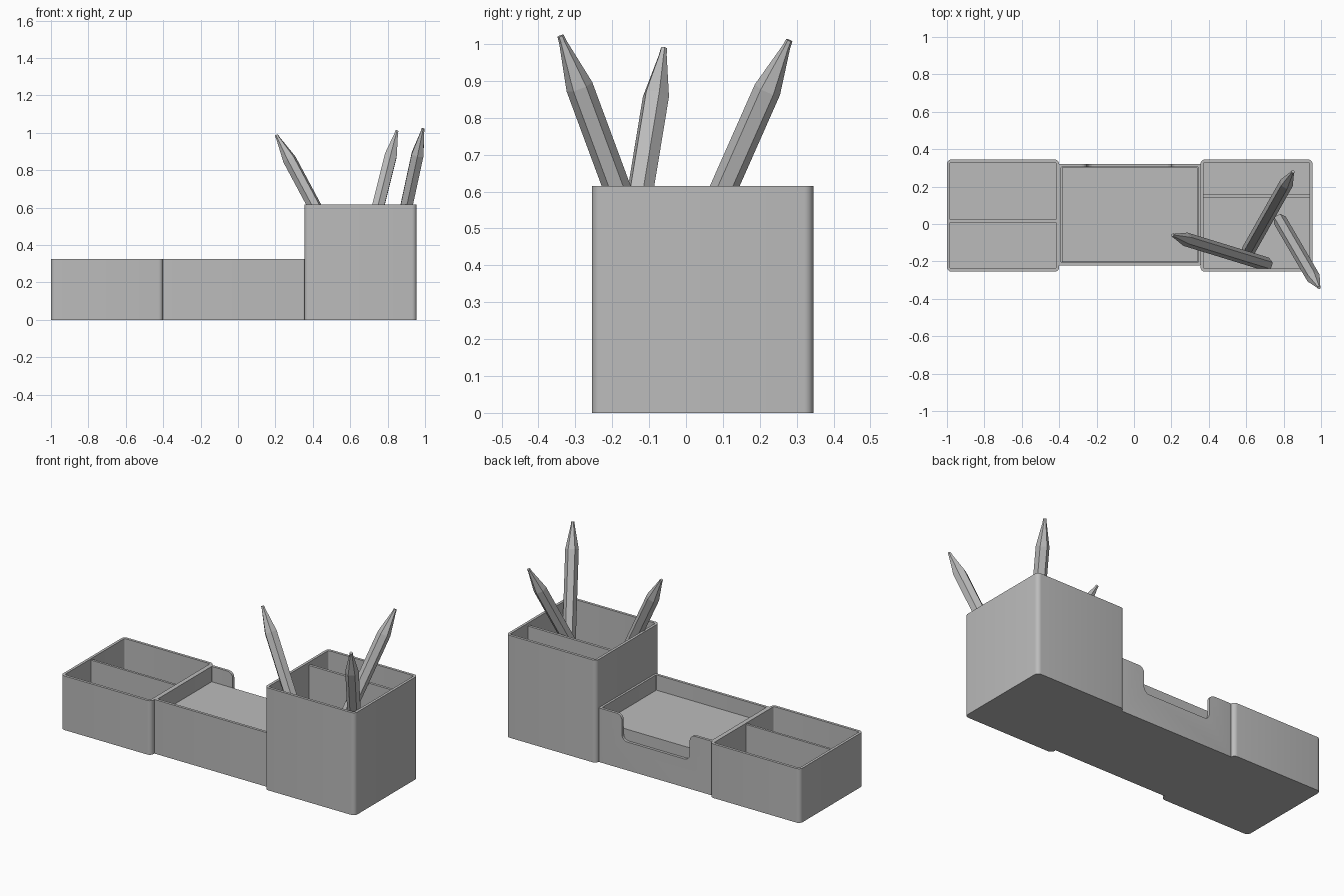
import bpy, bmesh, math
from mathutils import Vector

cube = bpy.data.objects.get("Cube")
if cube:
    bpy.data.objects.remove(cube, do_unlink=True)

grey = bpy.data.materials.new("plain grey")
grey.use_nodes = True
grey.diffuse_color = (0.5, 0.5, 0.5, 1)
grey.node_tree.nodes["Principled BSDF"].inputs["Base Color"].default_value = (0.5, 0.5, 0.5, 1)

WALL = 0.016


def finish(name, bm, smooth=True):
    bmesh.ops.recalc_face_normals(bm, faces=bm.faces)
    mesh = bpy.data.meshes.new(name)
    bm.to_mesh(mesh)
    bm.free()
    mesh.materials.append(grey)
    ob = bpy.data.objects.new(name, mesh)
    bpy.context.collection.objects.link(ob)
    bpy.ops.object.select_all(action='DESELECT')
    ob.select_set(True)
    bpy.context.view_layer.objects.active = ob
    if smooth:
        bpy.ops.object.shade_smooth_by_angle(angle=math.radians(30))
    return ob


def arc(cx, cy, r, start, sweep, steps=6):
    angles = [math.radians(start + sweep * i / steps) for i in range(steps + 1)]
    return [(cx + r * math.cos(a), cy + r * math.sin(a)) for a in angles]


def rounded_rect(x0, x1, y0, y1, r):
    return (arc(x1 - r, y1 - r, r, 0, 90) + arc(x0 + r, y1 - r, r, 90, 90)
            + arc(x0 + r, y0 + r, r, 180, 90) + arc(x1 - r, y0 + r, r, 270, 90))


def tray(name, x0, x1, y0, y1, height, r):
    """Open box: outer wall, rim, inner wall and floor as one stack of loops."""
    w = WALL
    outer = rounded_rect(x0, x1, y0, y1, r)
    inner = rounded_rect(x0 + w, x1 - w, y0 + w, y1 - w, max(r - w, 0.004))
    bm = bmesh.new()
    loops = [[bm.verts.new((x, y, z)) for x, y in pts]
             for pts, z in ((outer, 0), (outer, height), (inner, height), (inner, w))]
    n = len(outer)
    for a, b in zip(loops, loops[1:]):
        for i in range(n):
            j = (i + 1) % n
            bm.faces.new((a[i], a[j], b[j], b[i]))
    bm.faces.new(loops[0])
    bm.faces.new(loops[-1])
    return finish(name, bm)


def block(name, x0, x1, y0, y1, z0, z1):
    bm = bmesh.new()
    bmesh.ops.create_cube(bm, size=1)
    for v in bm.verts:
        v.co = (x1 if v.co.x > 0 else x0, y1 if v.co.y > 0 else y0, z1 if v.co.z > 0 else z0)
    return finish(name, bm, False)


def pencil(name, foot, tip):
    """Hexagonal body, sharpened cone and a short lead along the axis."""
    foot, tip = Vector(foot), Vector(tip)
    length = (tip - foot).length
    turn = (tip - foot).to_track_quat('Z', 'Y')
    bm = bmesh.new()
    rings = []
    for r, d in ((0.037, 0), (0.037, length - 0.15), (0.011, length - 0.02), (0.009, length)):
        rings.append([bm.verts.new(foot + turn @ Vector((x, y, d)))
                      for x, y in arc(0, 0, r, 0, 300, 5)])
    for a, b in zip(rings, rings[1:]):
        for i in range(6):
            j = (i + 1) % 6
            bm.faces.new((a[i], a[j], b[j], b[i]))
    bm.faces.new(rings[0])
    bm.faces.new(rings[-1])
    return finish(name, bm, False)


# Low tray with a divider
tray("low_tray", -1, -0.4, -0.255, 0.345, 0.325, 0.025)
block("low_tray_divider", -0.99, -0.41, 0.009, 0.023, 0.01, 0.317)

# Tall pencil box with a divider
tray("pencil_box", 0.355, 0.955, -0.255, 0.345, 0.615, 0.025)
block("pencil_box_divider", 0.365, 0.945, 0.142, 0.158, 0.01, 0.597)

# Note holder, with a soft-cornered notch cut in its back wall
holder = tray("note_holder", -0.405, 0.358, -0.222, 0.322, 0.325, 0.01)
left, right, low, top, r = -0.25, 0.2, 0.17, 0.325, 0.035
profile = (arc(left + r, low + r, r, 180, 90) + arc(right - r, low + r, r, 270, 90)
           + arc(right + r, top - r, r, 180, -90) + [(right + r, top + r), (left - r, top + r)]
           + arc(left - r, top - r, r, 90, -90))
bm = bmesh.new()
face = bm.faces.new([bm.verts.new((x, 0.303, z)) for x, z in profile])
ext = bmesh.ops.extrude_face_region(bm, geom=[face])
for v in ext["geom"]:
    if isinstance(v, bmesh.types.BMVert):
        v.co.y += 0.05
cutter = finish("notch_cutter", bm, False)
cutter.hide_render = True
bpy.context.view_layer.objects.active = holder
cut = holder.modifiers.new("notch", 'BOOLEAN')
cut.operation = 'DIFFERENCE'
cut.solver = 'EXACT'
cut.object = cutter
bpy.ops.object.modifier_apply(modifier=cut.name)
bpy.data.objects.remove(cutter, do_unlink=True)

# Stack of note paper
block("note_stack", -0.386, 0.339, -0.203, 0.302, 0.01, 0.235)

# Pencils
pencil("front_pencil", (0.71, -0.215, 0.045), (0.205, -0.06, 0.988))
pencil("back_pencil", (0.61, -0.145, 0.05), (0.85, 0.28, 1.01))
pencil("side_pencil", (0.78, 0.02, 0.05), (0.99, -0.34, 1.022))
